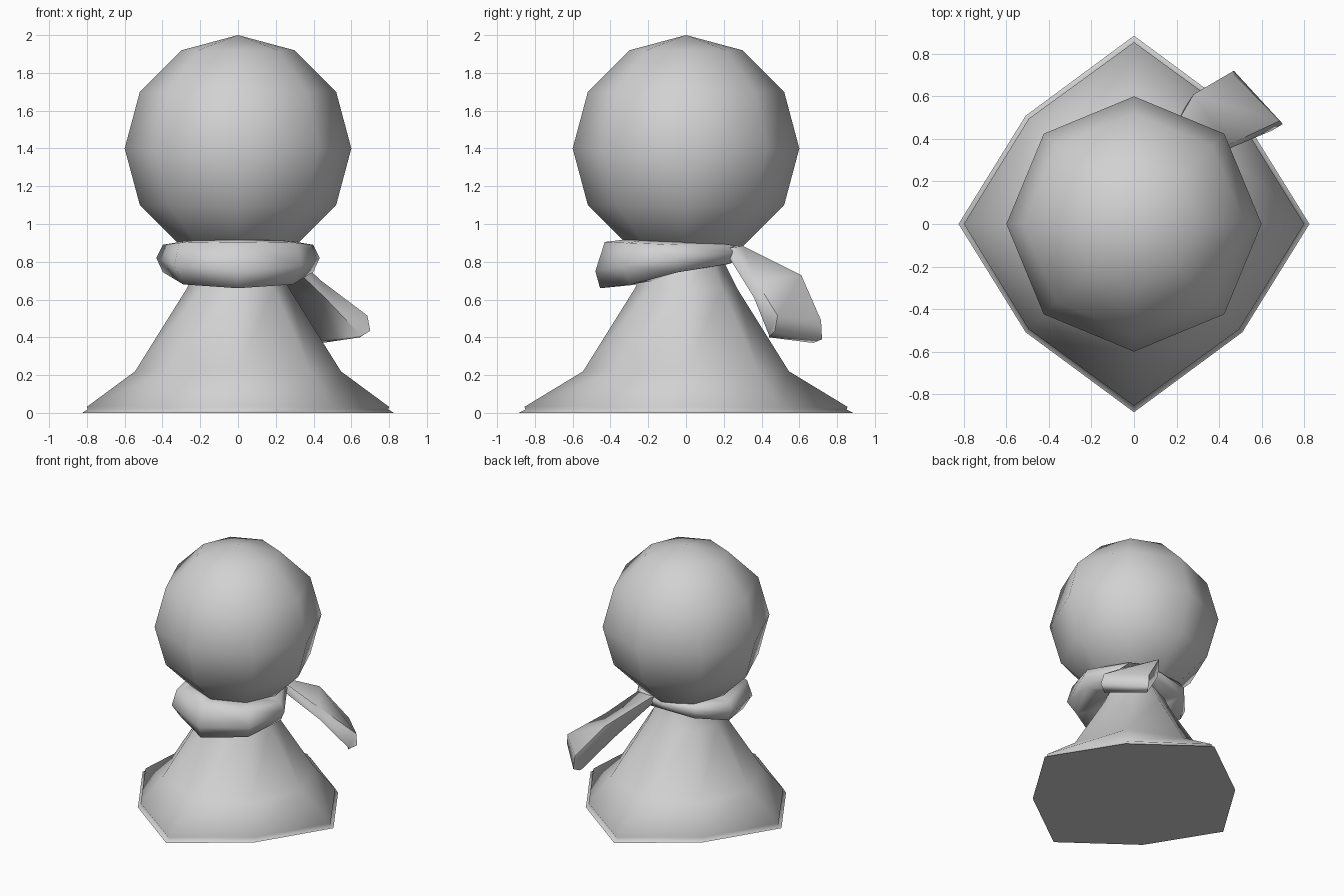
import bpy, bmesh, math

cube = bpy.data.objects.get("Cube")
if cube:
    bpy.data.objects.remove(cube, do_unlink=True)

grey = bpy.data.materials.new("plain grey")
grey.use_nodes = True
grey.diffuse_color = (0.64, 0.64, 0.64, 1)
grey.node_tree.nodes["Principled BSDF"].inputs["Base Color"].default_value = (0.64, 0.64, 0.64, 1)


def finish(obj, name, angle):
    obj.name = name
    obj.data.name = name
    obj.data.materials.append(grey)
    bpy.ops.object.select_all(action='DESELECT')
    obj.select_set(True)
    bpy.context.view_layer.objects.active = obj
    bpy.ops.object.shade_smooth_by_angle(angle=math.radians(angle))


def loft(name, sections, looped=False, angle=60):
    """Skin a row of equal-sized outlines; cap the ends or join them up."""
    bm = bmesh.new()
    rows = [[bm.verts.new(p) for p in s] for s in sections]
    pairs = list(zip(rows, rows[1:]))
    if looped:
        pairs.append((rows[-1], rows[0]))
    else:
        bm.faces.new(rows[0])
        bm.faces.new(rows[-1])
    for a, b in pairs:
        for i in range(len(a)):
            j = (i + 1) % len(a)
            bm.faces.new((a[i], a[j], b[j], b[i]))
    bmesh.ops.recalc_face_normals(bm, faces=bm.faces)
    mesh = bpy.data.meshes.new(name)
    bm.to_mesh(mesh)
    bm.free()
    obj = bpy.data.objects.new(name, mesh)
    bpy.context.collection.objects.link(obj)
    finish(obj, name, angle)


def octagon(rx, ry, diagonal, z):
    points = []
    for i in range(8):
        a = i * math.pi / 4
        if i % 2:
            points.append((diagonal * math.cos(a), diagonal * math.sin(a), z))
        else:
            points.append((rx * math.cos(a), ry * math.sin(a), z))
    return points


# Head
bpy.ops.mesh.primitive_uv_sphere_add(segments=8, ring_count=6, radius=0.6,
                                     location=(0, 0, 1.4))
finish(bpy.context.object, "head", 80)

# Flared body with a thin stepped rim
loft("body", [octagon(0.825, 0.885, 0.72, 0),
              octagon(0.795, 0.85, 0.695, 0.018),
              octagon(0.80, 0.855, 0.70, 0.032),
              octagon(0.545, 0.545, 0.545, 0.22),
              octagon(0.27, 0.27, 0.27, 0.66),
              octagon(0.19, 0.19, 0.19, 0.82),
              octagon(0.17, 0.17, 0.17, 0.98)], angle=110)

# Scarf ring, deep at the front and thin at the back;
# each outline is (radius, height) pairs from inner top round to inner bottom
front = [(0.26, 0.925), (0.43, 0.905), (0.48, 0.75), (0.455, 0.66), (0.25, 0.68)]
front_side = [(0.27, 0.92), (0.44, 0.90), (0.477, 0.78), (0.41, 0.68), (0.24, 0.70)]
side = [(0.25, 0.915), (0.40, 0.89), (0.435, 0.82), (0.40, 0.745), (0.20, 0.75)]
back_side = [(0.22, 0.90), (0.33, 0.89), (0.355, 0.85), (0.33, 0.79), (0.17, 0.77)]
back = [(0.18, 0.89), (0.27, 0.885), (0.30, 0.86), (0.27, 0.81), (0.15, 0.79)]
stations = [(-90, front), (-45, front_side), (-6, side), (45, back_side),
            (90, back), (135, back_side), (174, side), (225, front_side)]
ring = []
for degrees, outline in stations:
    a = math.radians(degrees)
    ring.append([(r * math.cos(a), r * math.sin(a), z) for r, z in outline])
loft("scarf_ring", ring, looped=True, angle=100)

# Scarf tail, hanging out behind the left side;
# each section runs top back, top front, bottom front, bottom back
loft("scarf_tail", [
    [(0.08, 0.20, 0.88), (0.22, 0.14, 0.88), (0.22, 0.14, 0.82), (0.08, 0.20, 0.82)],
    [(0.10, 0.30, 0.885), (0.25, 0.25, 0.875), (0.24, 0.23, 0.82), (0.10, 0.27, 0.83)],
    [(0.28, 0.61, 0.73), (0.44, 0.37, 0.70), (0.46, 0.36, 0.61), (0.24, 0.55, 0.63)],
    [(0.46, 0.715, 0.49), (0.685, 0.485, 0.515), (0.65, 0.44, 0.41), (0.43, 0.66, 0.385)],
    [(0.47, 0.72, 0.39), (0.70, 0.47, 0.435), (0.645, 0.44, 0.40), (0.445, 0.675, 0.37)],
], angle=85)
